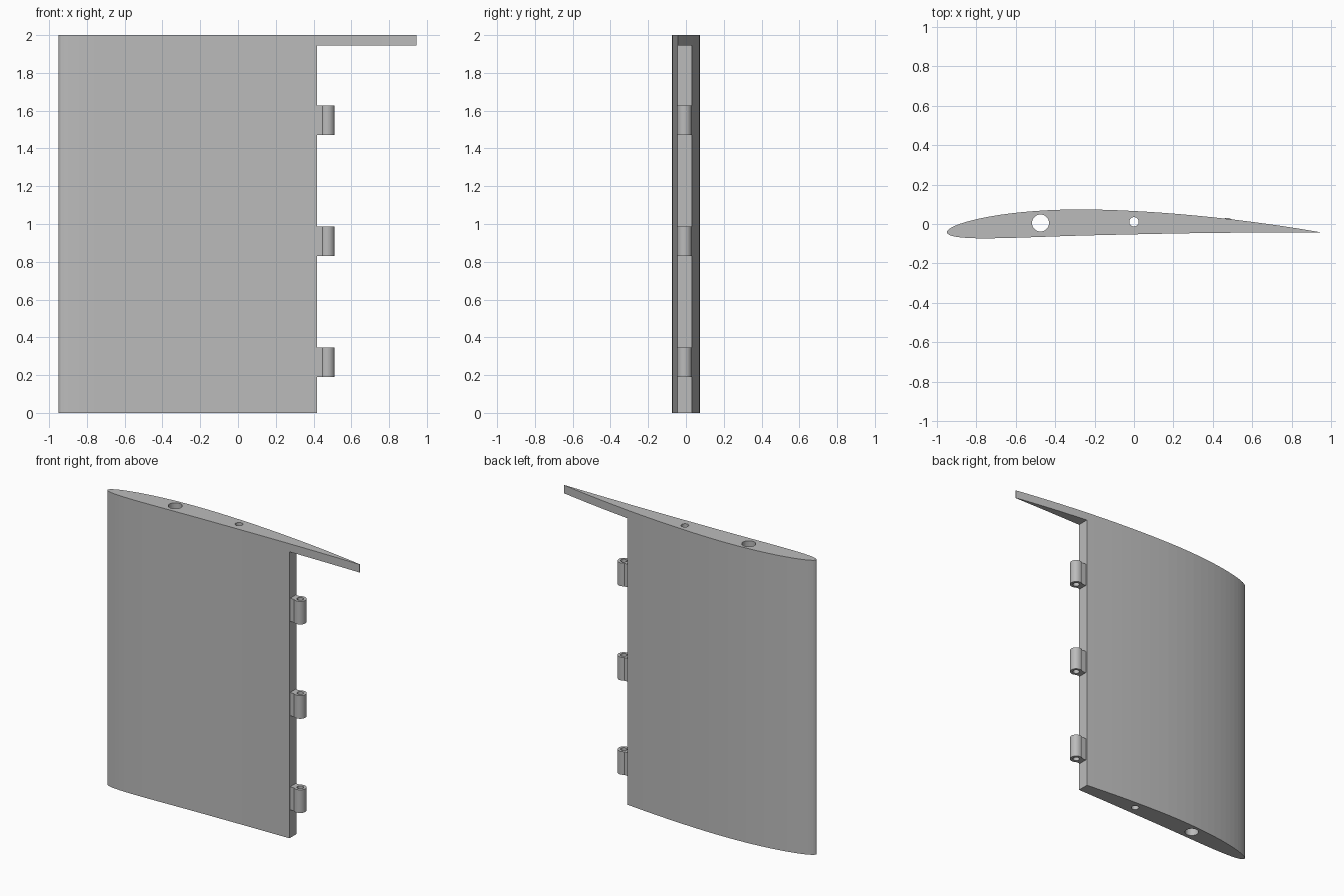
import bpy
import bmesh
from math import sin, cos, pi, sqrt, atan2, asin

cube = bpy.data.objects.get("Cube")
if cube:
    bpy.data.objects.remove(cube, do_unlink=True)

grey = bpy.data.materials.new("plain grey")
grey.use_nodes = True
grey.diffuse_color = (0.5, 0.5, 0.5, 1)
grey.node_tree.nodes["Principled BSDF"].inputs["Base Color"].default_value = (0.5, 0.5, 0.5, 1)

CHORD, NOSE_X, CHORD_Y = 1.895, -0.95, -0.043
THICKNESS, CAMBER, CAMBER_POS = 0.071, 0.027, 0.4
CUT_X, TIP_Z = 0.418, 1.945


def prism(name, outline, z0, z1):
    """Extrude a closed 2D outline between two heights."""
    bm = bmesh.new()
    face = bm.faces.new([bm.verts.new((x, y, z0)) for x, y in outline])
    out = bmesh.ops.extrude_face_region(bm, geom=[face])
    tops = [v for v in out["geom"] if isinstance(v, bmesh.types.BMVert)]
    bmesh.ops.translate(bm, verts=tops, vec=(0, 0, z1 - z0))
    bmesh.ops.recalc_face_normals(bm, faces=bm.faces)
    mesh = bpy.data.meshes.new(name)
    bm.to_mesh(mesh)
    bm.free()
    mesh.materials.append(grey)
    obj = bpy.data.objects.new(name, mesh)
    bpy.context.collection.objects.link(obj)
    return obj


def circle(cx, cy, r, n=32):
    return [(cx + r * cos(2 * pi * i / n), cy + r * sin(2 * pi * i / n)) for i in range(n)]


def cut(target, cutter):
    """Subtract the cutter for good, then discard it."""
    mod = target.modifiers.new("cut", "BOOLEAN")
    mod.operation, mod.solver, mod.object = "DIFFERENCE", "EXACT", cutter
    cutter.hide_render = True
    bpy.context.view_layer.update()
    result = bpy.data.meshes.new_from_object(
        target.evaluated_get(bpy.context.evaluated_depsgraph_get()))
    target.modifiers.clear()
    target.data = result
    bpy.data.objects.remove(cutter, do_unlink=True)


def foil_point(t, side):
    """Point on the cambered aerofoil; side is +1 above, -1 below."""
    half = 5 * THICKNESS * (0.2969 * sqrt(t) - 0.126 * t - 0.3516 * t**2
                            + 0.2843 * t**3 - 0.1015 * t**4)
    p = CAMBER_POS
    k = CAMBER / (p * p if t < p else (1 - p) ** 2)
    line = k * (2 * p * t - t * t + (0 if t < p else 1 - 2 * p))
    slope = atan2(2 * k * (p - t), 1)
    return (NOSE_X + CHORD * (t - side * half * sin(slope)),
            CHORD_Y + CHORD * (line + side * half * cos(slope)))


# Wing panel: aerofoil prism with the trailing edge cut away below the tip
N = 40
steps = [(1 - cos(pi * i / N)) / 2 for i in range(N + 1)]
foil = [foil_point(t, 1) for t in reversed(steps)] + [foil_point(t, -1) for t in steps[1:]]
wing = prism("wing_panel", foil, 0, 2)
cut(wing, prism("flap_cutout", [(CUT_X, -1), (2, -1), (2, 1), (CUT_X, 1)], -1, TIP_Z))

# Spar holes running the full height
cut(wing, prism("main_spar_hole", circle(-0.475, 0.005, 0.043), -1, 3))
cut(wing, prism("rear_spar_hole", circle(0, 0.011, 0.024), -1, 3))

# Hinge lugs: rounded knuckle on a narrower neck, bored for a pin
HX, HY, R, NECK = 0.473, -0.008, 0.039, 0.03
start = pi - asin(NECK / R)
arc = [-start + 2 * start * i / 28 for i in range(29)]
lug = [(HX + R * cos(a), HY + R * sin(a)) for a in arc]
lug += [(CUT_X - 0.005, HY + NECK), (CUT_X - 0.005, HY - NECK)]
for label, z in (("lower", 0.19), ("middle", 0.83), ("upper", 1.47)):
    hinge = prism(label + "_hinge_lug", lug, z, z + 0.157)
    cut(hinge, prism("pin_hole", circle(HX, HY, 0.021, 24), z - 0.1, z + 0.3))
